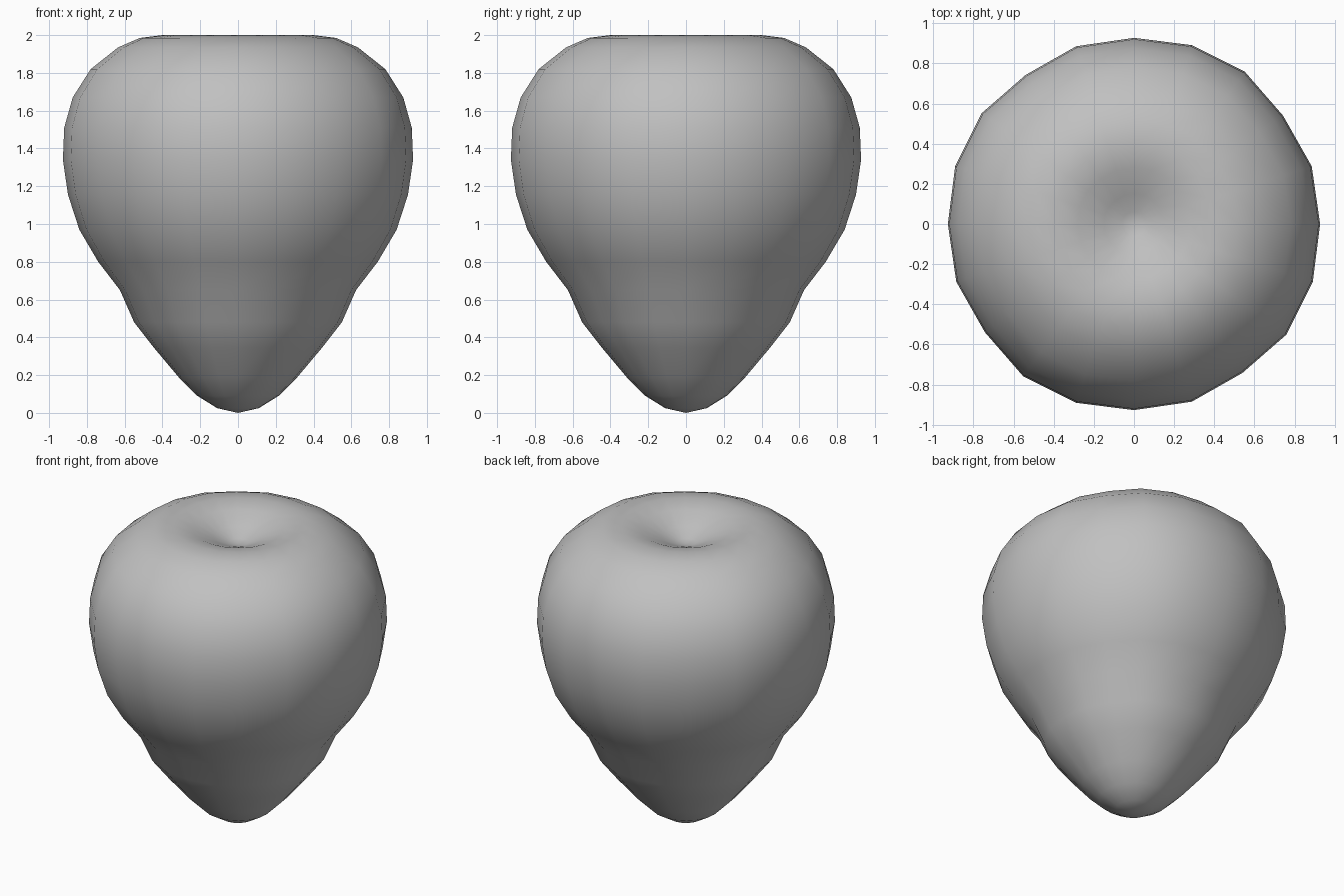
import bpy, bmesh
from math import cos, sin, tau

cube = bpy.data.objects.get("Cube")
if cube:
    bpy.data.objects.remove(cube)

SIDES = 20
# Profile from just above the tip to the dimple, as (radius, height)
PROFILE = [(.11, .025), (.215, .09), (.315, .19), (.445, .345), (.55, .48), (.625, .65),
           (.74, .8), (.84, .97), (.9, 1.155), (.927, 1.34), (.92, 1.51), (.875, 1.67),
           (.78, 1.82), (.635, 1.935), (.52, 1.985), (.4, 2.0), (.28, 1.975),
           (.15, 1.92), (.06, 1.88)]
# Slight lobes, repeated in each quarter turn
LOBES = [1, 1.004, .99, 1.012, 1.01]

# Flesh colour
mat = bpy.data.materials.new("plain_grey")
mat.use_nodes = True
grey = (.53, .53, .53, 1)
mat.diffuse_color = grey
bsdf = next(n for n in mat.node_tree.nodes if n.type == 'BSDF_PRINCIPLED')
bsdf.inputs["Base Color"].default_value = grey
bsdf.inputs["Roughness"].default_value = .8

# Berry body: stacked rings bridged into a closed surface
bm = bmesh.new()
rings = []
for r, z in PROFILE:
    rings.append([bm.verts.new((r * LOBES[i % 5] * cos(tau * i / SIDES),
                                r * LOBES[i % 5] * sin(tau * i / SIDES), z))
                  for i in range(SIDES)])
tip = bm.verts.new((0, 0, 0))
dimple = bm.verts.new((0, 0, 1.87))
for i in range(SIDES):
    j = (i + 1) % SIDES
    for low, high in zip(rings, rings[1:]):
        bm.faces.new((low[i], low[j], high[j], high[i]))
    bm.faces.new((tip, rings[0][j], rings[0][i]))
    bm.faces.new((dimple, rings[-1][i], rings[-1][j]))
for face in bm.faces:
    face.smooth = True
mesh = bpy.data.meshes.new("berry_body")
bm.to_mesh(mesh)
bm.free()
mesh.materials.append(mat)
body = bpy.data.objects.new("berry_body", mesh)
bpy.context.collection.objects.link(body)
